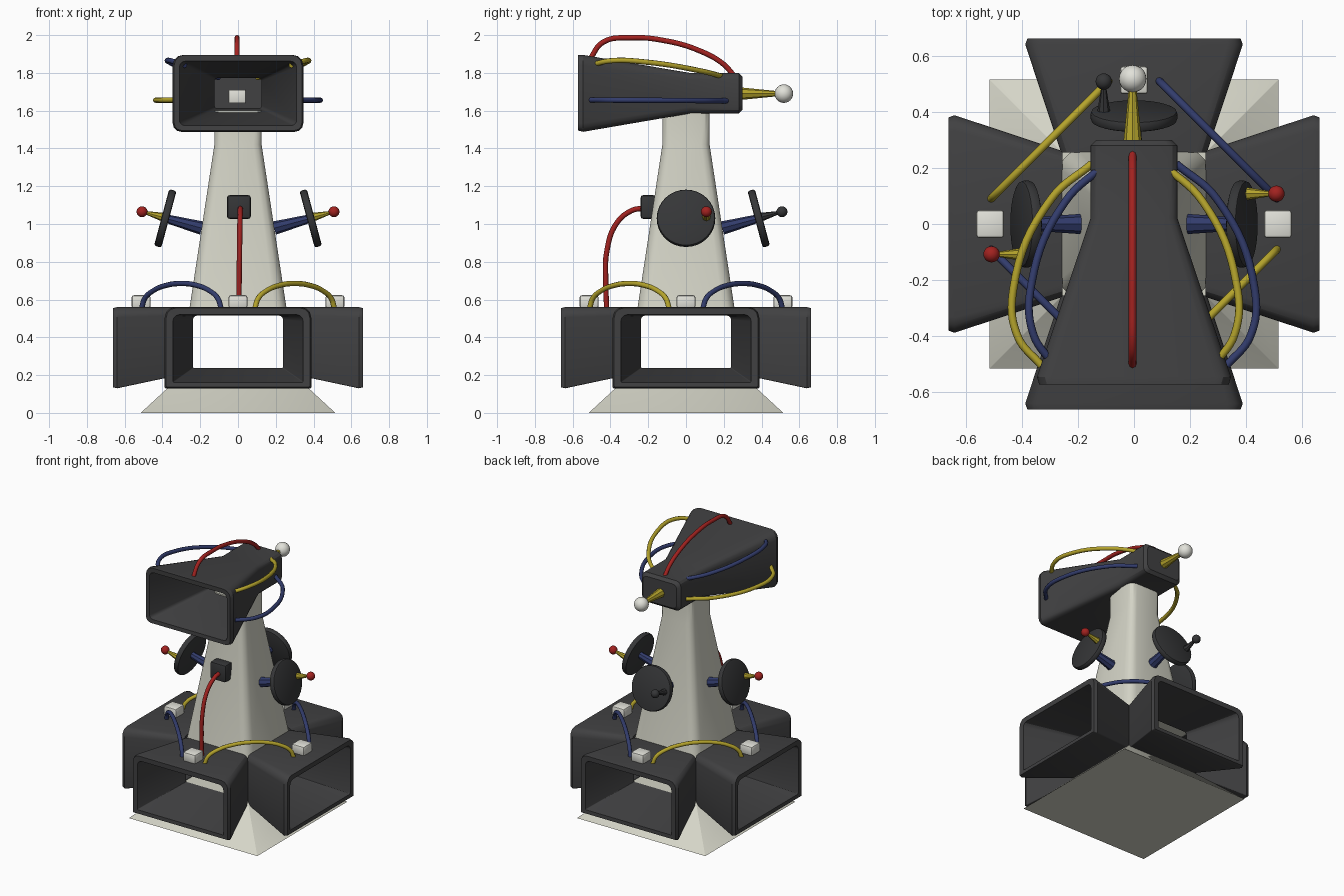
import bpy, bmesh, math
from mathutils import Matrix, Vector

if "Cube" in bpy.data.objects:
    bpy.data.objects.remove(bpy.data.objects["Cube"])


def material(name, rgb):
    m = bpy.data.materials.new(name)
    m.diffuse_color = (*rgb, 1)
    m.use_nodes = True
    m.node_tree.nodes["Principled BSDF"].inputs["Base Color"].default_value = m.diffuse_color
    return m


STONE = material("warm_grey", (0.66, 0.66, 0.57))
WHITE = material("off_white", (0.76, 0.76, 0.70))
DARK = material("charcoal", (0.052, 0.052, 0.054))
DISC = material("dark_grey", (0.036, 0.037, 0.039))
RED = material("red", (0.36, 0.016, 0.014))
YELLOW = material("yellow", (0.46, 0.37, 0.025))
BLUE = material("navy_blue", (0.032, 0.045, 0.15))


def finish(name, bm, mat, rot=0.0, angle=30):
    """Turn a bmesh into an object, turned about the tower axis."""
    bm.transform(Matrix.Rotation(math.radians(rot), 4, 'Z'))
    bmesh.ops.recalc_face_normals(bm, faces=bm.faces)
    me = bpy.data.meshes.new(name)
    bm.to_mesh(me)
    bm.free()
    me.materials.append(mat)
    me.shade_smooth()
    me.set_sharp_from_angle(angle=math.radians(angle))
    ob = bpy.data.objects.new(name, me)
    bpy.context.collection.objects.link(ob)
    return ob


def rounded_rect(hw, lo, hi, r_low, r_high, n=4):
    """Outline of a rectangle whose lower and upper corners may be rounded."""
    pts = []
    for sx, v, sv, r, a0 in ((1, lo, 1, r_low, -90), (1, hi, -1, r_high, 0),
                             (-1, hi, -1, r_high, 90), (-1, lo, 1, r_low, 180)):
        for i in range(n):
            a = math.radians(a0 + 90 * i / (n - 1))
            pts.append((sx * (hw - r) + r * math.cos(a), v + sv * r + r * math.sin(a)))
    return pts


def loft(rings, closed=False):
    bm = bmesh.new()
    vs = [[bm.verts.new(p) for p in ring] for ring in rings]
    n = len(vs[0])
    pairs = list(zip(vs, vs[1:])) + ([(vs[-1], vs[0])] if closed else [])
    for a, b in pairs:
        for i in range(n):
            bm.faces.new((a[i], a[(i + 1) % n], b[(i + 1) % n], b[i]))
    if not closed:
        bm.faces.new(vs[0])
        bm.faces.new(vs[-1])
    return bm


def horn(name, sections, closed, rot=0):
    """Sections: y, half width, low z, high z, low radius, high radius."""
    rings = [[(u, s[0], z) for u, z in rounded_rect(*s[1:])] for s in sections]
    return finish(name, loft(rings, closed), DARK, rot)


def cone(name, p0, p1, r0, r1, mat, n=8, rot=0, bevel=0):
    p0, p1 = Vector(p0), Vector(p1)
    bm = bmesh.new()
    bmesh.ops.create_cone(bm, cap_ends=True, segments=n, radius1=r0, radius2=r1,
                          depth=(p1 - p0).length)
    if bevel:
        rim = [e for e in bm.edges if abs(e.verts[0].co.z - e.verts[1].co.z) < 1e-5]
        bmesh.ops.bevel(bm, geom=rim, offset=bevel, segments=2, affect='EDGES', profile=0.5)
    turn = Vector((0, 0, 1)).rotation_difference(p1 - p0).to_matrix().to_4x4()
    bm.transform(Matrix.Translation((p0 + p1) / 2) @ turn)
    return finish(name, bm, mat, rot, 40)


def ball(name, c, r, mat, rot=0):
    bm = bmesh.new()
    bmesh.ops.create_uvsphere(bm, u_segments=20, v_segments=12, radius=r)
    bm.transform(Matrix.Translation(c))
    return finish(name, bm, mat, rot, 60)


def block(name, c, size, mat, rot=0, bevel=0.012):
    bm = bmesh.new()
    bmesh.ops.create_cube(bm, size=1)
    bm.transform(Matrix.Translation(c) @ Matrix.Diagonal((*size, 1)))
    bmesh.ops.bevel(bm, geom=bm.edges[:], offset=bevel, segments=2, affect='EDGES', profile=0.5)
    return finish(name, bm, mat, rot)


def cable(name, pts, mat, r=0.014):
    cu = bpy.data.curves.new(name, 'CURVE')
    cu.dimensions = '3D'
    cu.bevel_depth, cu.bevel_resolution, cu.resolution_u = r, 2, 8
    cu.use_fill_caps = True
    sp = cu.splines.new('BEZIER')
    sp.bezier_points.add(len(pts) - 1)
    for bp, p in zip(sp.bezier_points, pts):
        bp.co = p
        bp.handle_left_type = bp.handle_right_type = 'AUTO'
    cu.materials.append(mat)
    bpy.context.collection.objects.link(bpy.data.objects.new(name, cu))


# Sloped square base
rings = [[(x, y, z) for x, y in rounded_rect(h, -h, h, 0.001, 0.001, 2)]
         for h, z in ((0.515, 0), (0.26, 0.235))]
finish("base", loft(rings), STONE)

# Tapered tower with rounded corners
rings = [[(x, y, z) for x, y in rounded_rect(h, -h, h, r, r)]
         for h, r, z in ((0.262, 0.065, 0.52), (0.125, 0.045, 1.42), (0.125, 0.045, 1.6))]
finish("tower", loft(rings), STONE)

# Four open horns round the foot, each with a white terminal
low = [(-0.255, 0.26, 0.212, 0.56, 0.005, 0.04), (-0.64, 0.388, 0.13, 0.56, 0.006, 0.055),
       (-0.662, 0.38, 0.136, 0.555, 0.006, 0.05), (-0.66, 0.345, 0.162, 0.52, 0.005, 0.035),
       (-0.255, 0.238, 0.238, 0.515, 0.004, 0.02)]
for k in range(4):
    horn(f"lower_horn_{k + 1}", low, True, 90 * k)
    block(f"terminal_{k + 1}", (0, -0.513, 0.588), (0.1, 0.1, 0.07), WHITE, 90 * k)

# Top horn with a box at its rear
top = [(0.3, 0.135, 1.605, 1.78, 0.03, 0.03), (0.28, 0.155, 1.585, 1.8, 0.035, 0.035),
       (0.02, 0.155, 1.585, 1.8, 0.035, 0.035), (-0.545, 0.346, 1.488, 1.895, 0.045, 0.055),
       (-0.572, 0.338, 1.495, 1.895, 0.04, 0.055), (-0.57, 0.31, 1.522, 1.862, 0.025, 0.03),
       (0.02, 0.125, 1.613, 1.772, 0.015, 0.015), (0.26, 0.125, 1.613, 1.772, 0.015, 0.015)]
horn("top_horn", top, False)
block("horn_driver", (-0.005, 0.245, 1.675), (0.09, 0.04, 0.07), WHITE, 0, 0.005)
cone("top_antenna", (-0.005, 0.28, 1.69), (-0.005, 0.5, 1.69), 0.034, 0.012, YELLOW)
ball("top_antenna_ball", (-0.005, 0.518, 1.69), 0.049, WHITE)

# Three dishes on arms: right, back, left
ax = Vector((math.cos(math.radians(15)), 0, math.sin(math.radians(15))))
mid = Vector((0.385, 0, 1.03))
for side, rot in (("right", 0), ("back", 90), ("left", 180)):
    rod, tip = (DISC, DISC) if side == "back" else (YELLOW, RED)
    cone(side + "_dish_arm", mid - ax * 0.2, mid, 0.036, 0.022, BLUE, 8, rot)
    cone(side + "_dish", mid - ax * 0.02, mid + ax * 0.02, 0.155, 0.155, DISC, 32, rot, 0.012)
    cone(side + "_dish_rod", (0.4, 0.108, 1.037), (0.5, 0.108, 1.063), 0.023, 0.007, rod, 8, rot)
    ball(side + "_dish_tip", (0.508, 0.108, 1.065), 0.029, tip, rot)

# Junction box on the tower front with its red lead
block("junction_box", (0.005, -0.2, 1.09), (0.125, 0.08, 0.125), DISC)
cable("front_lead", [(0.012, -0.22, 1.085), (0.012, -0.29, 1.07), (0.01, -0.37, 1.0),
                     (0.008, -0.42, 0.85), (0.006, -0.425, 0.7), (0.005, -0.42, 0.55)], RED)

# Arched cables joining neighbouring lower horns
for k, (sx, sy, mat) in enumerate(((1, -1, YELLOW), (1, 1, BLUE), (-1, 1, YELLOW), (-1, -1, BLUE))):
    pts = []
    for i in range(9):
        a = math.pi * i / 8
        d = 0.21 * math.cos(a)
        pts.append((sx * (0.3 + d), sy * (0.3 - d), 0.555 + 0.13 * math.sin(a)))
    cable(f"foot_cable_{k + 1}", pts, mat)

# Cables along the top horn
cable("crest_cable", [(-0.005, 0.25, 1.79), (-0.005, 0.2, 1.845), (-0.005, 0.07, 1.918),
                      (-0.005, -0.12, 1.972), (-0.005, -0.285, 1.986), (-0.005, -0.44, 1.962),
                      (-0.005, -0.51, 1.87)], RED)
for s, up, down in ((1, YELLOW, BLUE), (-1, BLUE, YELLOW)):
    cable(f"upper_side_cable_{s}", [(s * 0.1, 0.215, 1.775), (s * 0.245, 0.08, 1.81),
                                    (s * 0.365, -0.21, 1.857), (s * 0.36, -0.39, 1.865),
                                    (s * 0.28, -0.51, 1.84)], up)
    cable(f"lower_side_cable_{s}", [(s * 0.15, 0.215, 1.652), (s * 0.295, 0.09, 1.653),
                                    (s * 0.43, -0.23, 1.655), (s * 0.415, -0.4, 1.656),
                                    (s * 0.33, -0.505, 1.657)], down)
